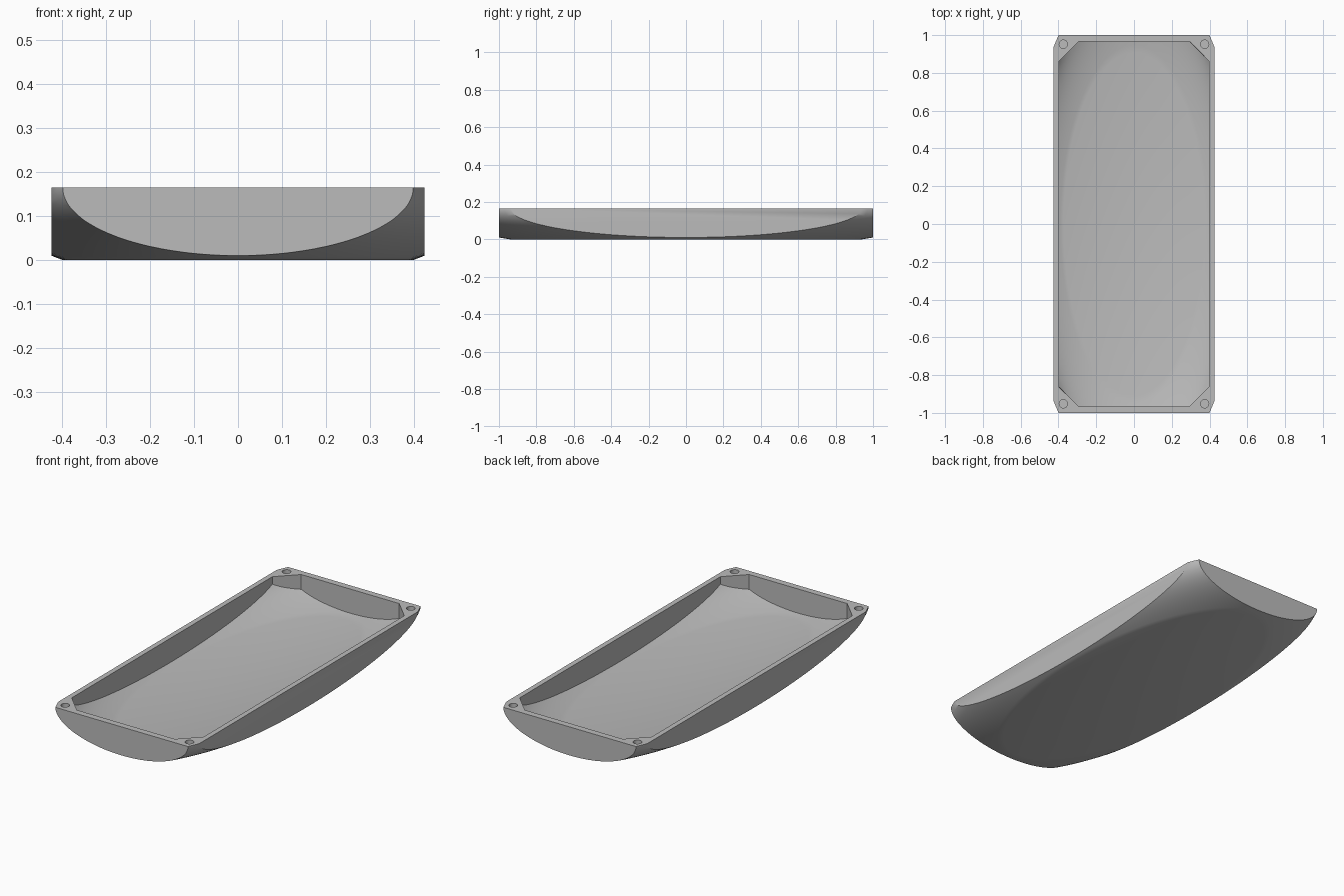
import bpy, bmesh, math
from mathutils import Matrix

if "Cube" in bpy.data.objects:
    bpy.data.objects.remove(bpy.data.objects["Cube"], do_unlink=True)

HX, HY, H = 0.425, 1.0, 0.165          # half width, half length, height
R = math.sqrt(1 + 0.94 ** 2)           # rounding radius relative to the box
FLOOR = 0.025

grey = bpy.data.materials.new("plain grey")
grey.use_nodes = True
colour = (0.5, 0.5, 0.5, 1)
grey.diffuse_color = colour
grey.node_tree.nodes["Principled BSDF"].inputs["Base Color"].default_value = colour


def finish(name, bm):
    bmesh.ops.recalc_face_normals(bm, faces=bm.faces)
    mesh = bpy.data.meshes.new(name)
    bm.to_mesh(mesh)
    bm.free()
    obj = bpy.data.objects.new(name, mesh)
    bpy.context.collection.objects.link(obj)
    mesh.materials.append(grey)
    return obj


def prism(name, outline, z0, z1):
    bm = bmesh.new()
    face = bm.faces.new([bm.verts.new((x, y, z0)) for x, y in outline])
    up = bmesh.ops.extrude_face_region(bm, geom=[face])["geom"]
    top = [v for v in up if isinstance(v, bmesh.types.BMVert)]
    bmesh.ops.translate(bm, verts=top, vec=(0, 0, z1 - z0))
    return finish(name, bm)


def ellipsoid(name, sx, sy, sz):
    bm = bmesh.new()
    place = Matrix.Translation((0, 0, H)) @ Matrix.Diagonal((sx, sy, sz, 1))
    bmesh.ops.create_uvsphere(bm, u_segments=128, v_segments=63, radius=R, matrix=place)
    return finish(name, bm)


def combine(obj, tool, operation):
    mod = obj.modifiers.new("cut", "BOOLEAN")
    mod.operation, mod.object, mod.solver = operation, tool, "EXACT"
    bpy.context.view_layer.objects.active = obj
    bpy.ops.object.modifier_apply(modifier=mod.name)
    bpy.data.objects.remove(tool, do_unlink=True)


# Outer body: box rounded off by an ellipsoid
shell = prism("tray_shell", [(-HX, -HY), (HX, -HY), (HX, HY), (-HX, HY)], 0, H)
combine(shell, ellipsoid("outer_rounding", HX, HY, H), "INTERSECT")

# Hollow with chamfered corners and a matching rounded floor
ix, iy, cut = 0.397, 0.965, 0.102
quarter = [(ix, iy - cut), (ix - cut, iy)]
outline = (quarter + [(-x, y) for x, y in reversed(quarter)]
           + [(-x, -y) for x, y in quarter] + [(x, -y) for x, y in reversed(quarter)])
cavity = prism("cavity", outline, FLOOR, H + 0.015)
combine(cavity, ellipsoid("inner_rounding", ix, iy, H - FLOOR), "INTERSECT")
combine(shell, cavity, "DIFFERENCE")

# Blind screw holes in the four corner posts
for sx in (-1, 1):
    for sy in (-1, 1):
        ring = [(sx * 0.374 + 0.022 * math.cos(a), sy * 0.952 + 0.022 * math.sin(a))
                for a in (math.tau * i / 24 for i in range(24))]
        combine(shell, prism("screw_hole", ring, H - 0.03, H + 0.02), "DIFFERENCE")

# Smooth curved skin with crisp rims
bpy.ops.object.select_all(action="DESELECT")
shell.select_set(True)
bpy.context.view_layer.objects.active = shell
bpy.ops.object.shade_smooth_by_angle(angle=math.radians(30))
